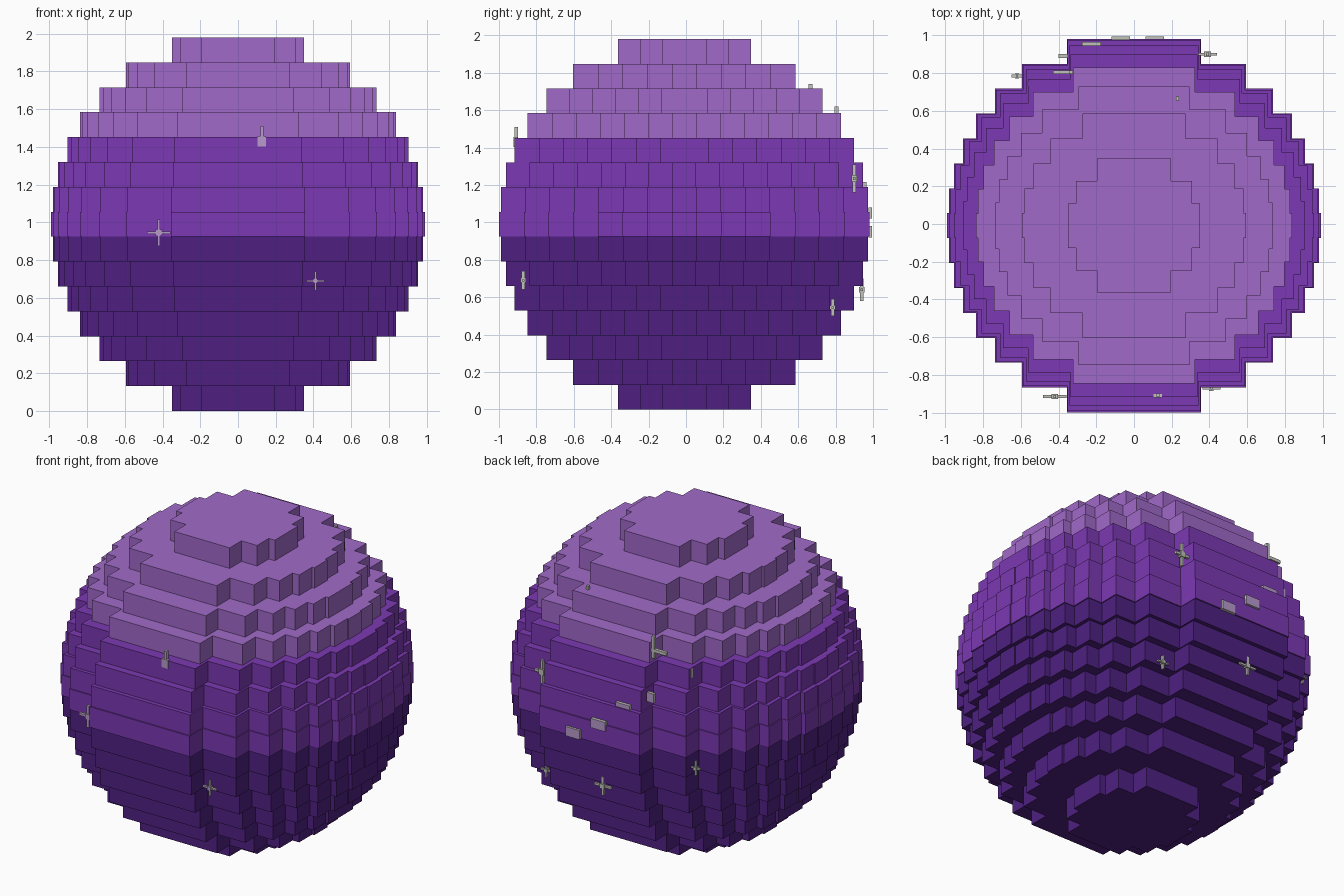
import bpy, bmesh, math
from mathutils import Vector

cube = bpy.data.objects.get("Cube")
if cube:
    bpy.data.objects.remove(cube, do_unlink=True)


def linear(c):
    c /= 255
    return c / 12.92 if c <= 0.04045 else ((c + 0.055) / 1.055) ** 2.4


def material(name, *rgb):
    m = bpy.data.materials.new(name)
    colour = [linear(c) for c in rgb] + [1.0]
    m.diffuse_color = colour
    m.use_nodes = True
    m.node_tree.nodes["Principled BSDF"].inputs["Base Color"].default_value = colour
    return m


light = material("light purple", 161, 106, 201)
middle = material("middle purple", 123, 57, 179)
dark = material("dark purple", 78, 32, 129)
grey = material("pale grey", 194, 195, 188)
lilac = material("pale lilac", 184, 154, 204)


def add_box(bm, centre, size):
    verts = bmesh.ops.create_cube(bm, size=1)["verts"]
    for v in verts:
        v.co = Vector(centre) + v.co * Vector(size)


def finish(bm, name, mats, face_rule=None):
    for f in bm.faces:
        f.normal_update()
        if face_rule:
            f.material_index = face_rule(f)
    mesh = bpy.data.meshes.new(name)
    bm.to_mesh(mesh)
    bm.free()
    for m in mats:
        mesh.materials.append(m)
    obj = bpy.data.objects.new(name, mesh)
    bpy.context.collection.objects.link(obj)
    return obj


# Stepped ball: each layer is a disc made of parallel rows
R = 0.99
LAYERS = 15
STEP = 2 * R / LAYERS
Y0 = -0.009
for k in range(LAYERS):
    h = (k + 0.5) * STEP - R
    r = math.sqrt(R * R - h * h)
    rows = math.ceil(2 * r / STEP - 0.01)
    pitch = 2 * r / rows
    bm = bmesh.new()
    for i in range(rows):
        y = (i + 0.5) * pitch - r
        add_box(bm, (0, Y0 + y, R + h), (2 * math.sqrt(r * r - y * y), pitch, STEP))
    colour = dark if k < 7 else middle if k < 11 else light
    finish(bm, f"ball_layer_{k + 1}", [colour])


def facing(f):
    return 1 if abs(f.normal.y) > 0.5 else 0


# Small sparkles: two crossed bars with a thicker square hub
def sparkle(name, x, y, z, width, height, front=grey):
    bm = bmesh.new()
    bar = 0.11 * height
    add_box(bm, (x, y, z), (width, 0.015, bar))
    add_box(bm, (x, y, z), (bar, 0.017, height))
    add_box(bm, (x, y, z), (bar * 2.2, 0.028, bar * 2.2))
    finish(bm, name, [grey, front], facing)


sparkle("front_right_sparkle", -0.42, -0.915, 0.945, 0.125, 0.14, lilac)
sparkle("front_left_sparkle", 0.41, -0.87, 0.69, 0.095, 0.1, lilac)
sparkle("back_left_upper_sparkle", 0.39, 0.9, 1.235, 0.1, 0.15)
sparkle("back_left_lower_sparkle", 0.44, 0.785, 0.545, 0.08, 0.09)
sparkle("back_middle_sparkle", -0.07, 0.94, 0.64, 0.12, 0.12)
sparkle("back_right_sparkle", -0.62, 0.785, 0.84, 0.06, 0.09)


# Small flat flecks
def fleck(name, x, y, z, width, height, front=lilac, depth=0.02):
    bm = bmesh.new()
    add_box(bm, (x, y, z), (width, depth, height))
    finish(bm, name, [grey, front], facing)


fleck("front_fleck", 0.125, -0.911, 1.43, 0.045, 0.055)
fleck("front_fleck_stem", 0.127, -0.908, 1.48, 0.016, 0.06)
fleck("back_fleck_upper", -0.07, 0.985, 1.05, 0.1, 0.06)
fleck("back_fleck_lower", 0.11, 0.985, 0.95, 0.1, 0.06)
fleck("back_fleck_thin", -0.225, 0.955, 1.195, 0.1, 0.04)
fleck("back_fleck_small", -0.375, 0.89, 1.27, 0.05, 0.06)
fleck("back_fleck_side", -0.52, 0.745, 1.42, 0.09, 0.06)
fleck("back_fleck_tall", -0.335, 0.805, 1.55, 0.02, 0.14, grey)
fleck("back_fleck_arm", -0.37, 0.805, 1.53, 0.12, 0.02, grey)
fleck("back_fleck_tip", 0.23, 0.665, 1.725, 0.015, 0.03, grey)
